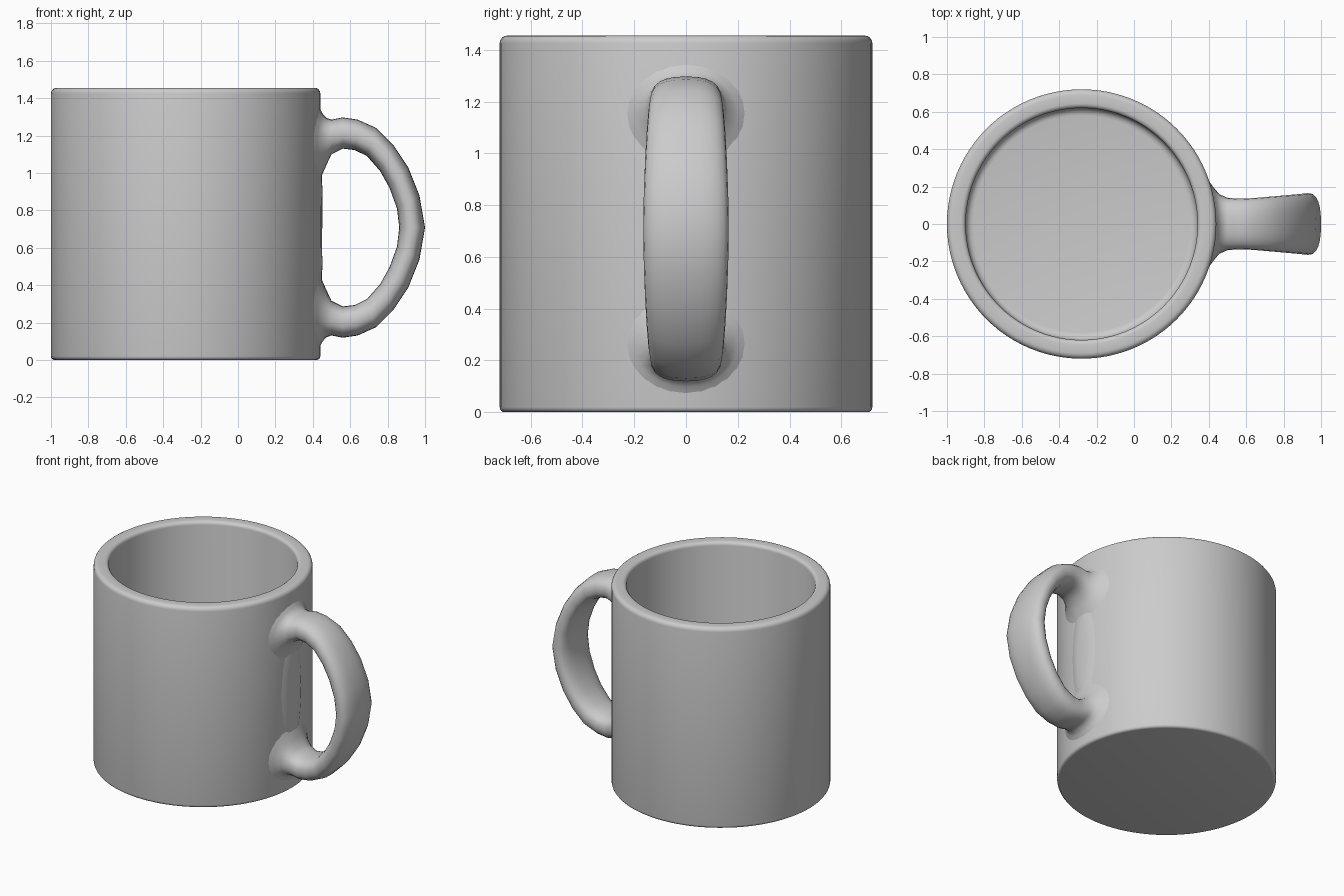
import bpy
import bmesh
import math

cube = bpy.data.objects.get("Cube")
if cube:
    bpy.data.objects.remove(cube, do_unlink=True)

CX, R, H = -0.28, 0.72, 1.455
MID = 0.708

grey = bpy.data.materials.new("ceramic_grey")
grey.use_nodes = True
grey.diffuse_color = (0.6, 0.6, 0.6, 1)
grey.node_tree.nodes["Principled BSDF"].inputs["Base Color"].default_value = (0.6, 0.6, 0.6, 1)


def loft(name, rings, angle):
    """Skin a list of point rings, capping both ends."""
    bm = bmesh.new()
    loops = [[bm.verts.new(p) for p in ring] for ring in rings]
    n = len(loops[0])
    for a, b in zip(loops, loops[1:]):
        for i in range(n):
            j = (i + 1) % n
            bm.faces.new((a[i], a[j], b[j], b[i]))
    bm.faces.new(loops[0])
    bm.faces.new(loops[-1])
    bmesh.ops.recalc_face_normals(bm, faces=bm.faces)
    mesh = bpy.data.meshes.new(name)
    bm.to_mesh(mesh)
    bm.free()
    mesh.materials.append(grey)
    obj = bpy.data.objects.new(name, mesh)
    bpy.context.collection.objects.link(obj)
    bpy.ops.object.select_all(action='DESELECT')
    obj.select_set(True)
    bpy.context.view_layer.objects.active = obj
    bpy.ops.object.shade_smooth_by_angle(angle=math.radians(angle))
    return obj


def fillet(cr, cz, rad, start, end, steps=4):
    """Arc of (radius, height) profile points."""
    angles = [math.radians(start + (end - start) * i / steps) for i in range(steps + 1)]
    return [(cr + rad * math.cos(a), cz + rad * math.sin(a)) for a in angles]


# Cup body: closed outside, rounded rim, hollow inside with a rounded floor
profile = (fillet(R - 0.02, 0.02, 0.02, -90, 0)
           + fillet(R - 0.03, H - 0.03, 0.03, 0, 90)
           + fillet(0.645, H - 0.025, 0.025, 90, 180)
           + fillet(0.58, 0.14, 0.04, 0, -90))
SEG = 96
cup = [[(CX + r * math.cos(math.tau * i / SEG), r * math.sin(math.tau * i / SEG), z)
        for i in range(SEG)] for r, z in profile]
loft("cup_body", cup, 40)


# Handle: rounded-box sections between outer and inner points, mirrored in height
def section(outer, inner, half_width, power=2.5, wrap=None):
    ring = []
    for i in range(24):
        a = math.tau * i / 24
        c, s = math.cos(a), math.sin(a)
        u = math.copysign(abs(c) ** (2 / power), c)
        y = half_width * math.copysign(abs(s) ** (2 / power), s)
        t = (u + 1) / 2
        x = inner[0] + (outer[0] - inner[0]) * t
        z = inner[1] + (outer[1] - inner[1]) * t
        if wrap:  # follow the round wall of the cup
            x = CX + math.sqrt(wrap * wrap - y * y)
        ring.append((x, y, z))
    return ring


upper = [
    section((0.42, 1.36), (0.42, 0.94), 0.25, 2, 0.712),
    section((0.44, 1.32), (0.44, 0.99), 0.20, 2, 0.73),
    section((0.46, 1.295), (0.46, 1.04), 0.16, 2.2, 0.752),
    section((0.50, 1.285), (0.50, 1.10), 0.14),
    section((0.56, 1.297), (0.56, 1.13), 0.135),
    section((0.64, 1.285), (0.625, 1.122), 0.138),
    section((0.74, 1.24), (0.69, 1.09), 0.145),
    section((0.83, 1.15), (0.76, 1.01), 0.152),
    section((0.91, 1.03), (0.81, 0.92), 0.158),
    section((0.97, 0.88), (0.85, 0.81), 0.163),
]
middle = section((1.0, MID), (0.862, MID), 0.165)
lower = [[(x, y, 2 * MID - z) for x, y, z in ring] for ring in reversed(upper)]
loft("handle", upper + [middle] + lower, 60)

# Slight swelling of the wall between the two handle roots
swell = [section((0.44, MID + h), (0.44, MID - h), w, 2, r)
         for h, w, r in ((0.42, 0.14, 0.712), (0.34, 0.09, 0.728), (0.2, 0.05, 0.731))]
loft("handle_root_swell", swell, 60)
